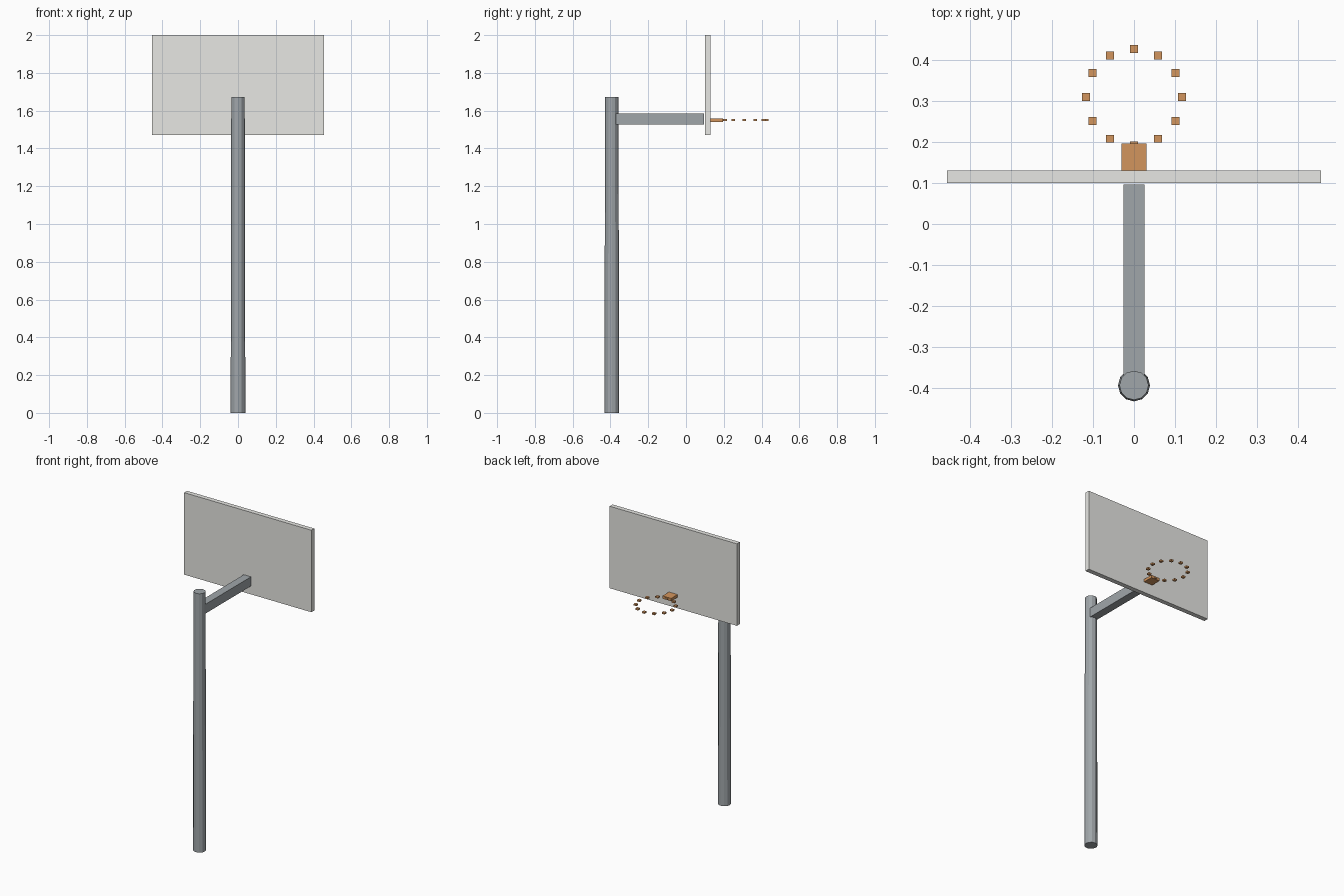
import bpy, math

if "Cube" in bpy.data.objects:
    bpy.data.objects.remove(bpy.data.objects["Cube"])


def material(name, rgb):
    m = bpy.data.materials.new(name)
    m.diffuse_color = (*rgb, 1)
    m.use_nodes = True
    m.node_tree.nodes["Principled BSDF"].inputs["Base Color"].default_value = m.diffuse_color
    return m


def box(name, x, y, z, mat):
    # box from (min, max) ranges
    r = (x, y, z)
    bpy.ops.mesh.primitive_cube_add(size=1, location=[(a + b) / 2 for a, b in r])
    o = bpy.context.object
    o.name = name
    o.scale = [b - a for a, b in r]
    bpy.ops.object.transform_apply(location=False, rotation=False, scale=True)
    o.data.materials.append(mat)
    return o


steel = material("steel", (0.35, 0.38, 0.40))
white = material("board_white", (0.80, 0.80, 0.77))
orange = material("rim_orange", (0.65, 0.30, 0.11))

# Tapered pole
bpy.ops.mesh.primitive_cone_add(vertices=12, radius1=0.039, radius2=0.0355,
                                depth=1.672, location=(0, -0.393, 0.836))
pole = bpy.context.object
pole.name = "pole"
pole.data.materials.append(steel)

# Support arm, backboard and rim bracket
box("support_arm", (-0.026, 0.026), (-0.37, 0.096), (1.526, 1.586), steel)
box("backboard", (-0.455, 0.455), (0.10, 0.13), (1.47, 2.0), white)
box("rim_bracket", (-0.031, 0.031), (0.13, 0.196), (1.541, 1.559), orange)

# Rim made of twelve unrotated blocks on a circle
R, H = 0.117, 0.0095
for i in range(12):
    a = i * math.tau / 12
    cx, cy = R * math.cos(a), 0.309 + R * math.sin(a)
    box(f"rim_block_{i + 1}", (cx - H, cx + H), (cy - H, cy + H), (1.545, 1.555), orange)
